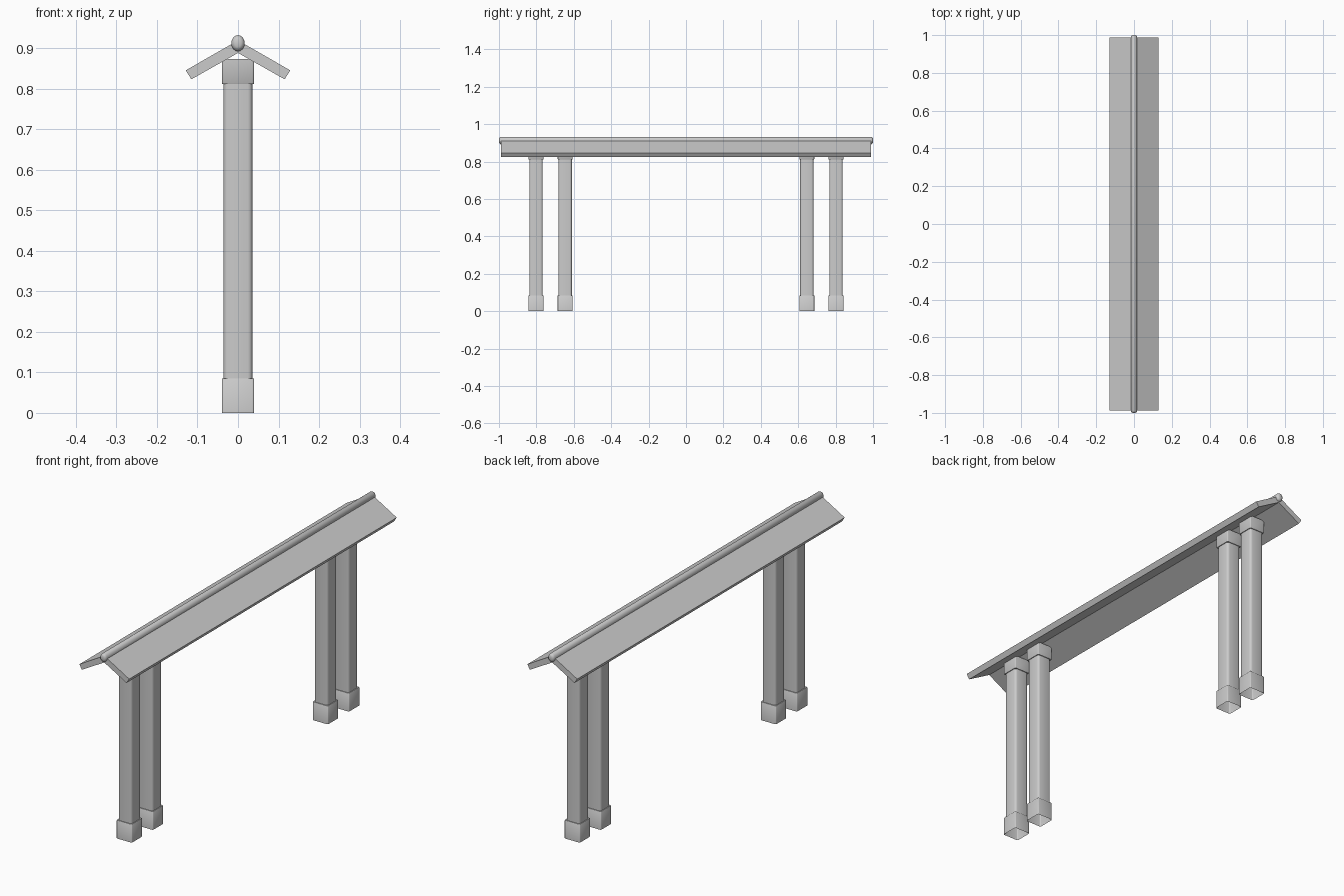
import bpy, bmesh, math

if "Cube" in bpy.data.objects:
    bpy.data.objects.remove(bpy.data.objects["Cube"])


def finish(name, bm, angle=None):
    bmesh.ops.recalc_face_normals(bm, faces=bm.faces)
    mesh = bpy.data.meshes.new(name)
    bm.to_mesh(mesh)
    bm.free()
    ob = bpy.data.objects.new(name, mesh)
    bpy.context.collection.objects.link(ob)
    if angle:
        bpy.ops.object.select_all(action='DESELECT')
        bpy.context.view_layer.objects.active = ob
        ob.select_set(True)
        bpy.ops.object.shade_smooth_by_angle(angle=math.radians(angle))
    return ob


def rounded_square(half, radius, steps=3):
    pts = []
    for k in range(4):
        cx = (half - radius) * (1 if k in (0, 3) else -1)
        cy = (half - radius) * (1 if k in (0, 1) else -1)
        for s in range(steps + 1):
            a = math.pi / 2 * (k + s / steps)
            pts.append((cx + radius * math.cos(a), cy + radius * math.sin(a)))
    return pts


def loft(bm, rings):
    loops = [[bm.verts.new(p) for p in r] for r in rings]
    n = len(loops[0])
    for a, b in zip(loops, loops[1:]):
        for i in range(n):
            bm.faces.new((a[i], a[(i + 1) % n], b[(i + 1) % n], b[i]))
    return loops


# Posts: base block, shaft and cap block in one open-bottomed shell
def post(name, y):
    levels = [(0.040, 0.005, 0.0), (0.040, 0.005, 0.083), (0.039, 0.006, 0.085),
              (0.0355, 0.011, 0.085), (0.0355, 0.011, 0.811),
              (0.039, 0.006, 0.811), (0.040, 0.005, 0.813)]
    rings = [[(px, y + py, z) for px, py in rounded_square(h, r)] for h, r, z in levels]
    # top ring follows the underside of the roof
    rings.append([(px, y + py, 0.893 - 0.577 * abs(px))
                  for px, py in rounded_square(0.040, 0.005)])
    bm = bmesh.new()
    loft(bm, rings)
    finish(name, bm, 40)


for side, s in (("front", -1), ("back", 1)):
    post(side + "_outer_post", s * 0.802)
    post(side + "_inner_post", s * 0.646)

# Roof slabs: sloped board profile run along y, one per side
for name, s in (("left_roof_board", -1), ("right_roof_board", 1)):
    profile = [(0, 0.919), (0.129, 0.845), (0.115, 0.823), (0, 0.888)]
    bm = bmesh.new()
    loops = loft(bm, [[(s * x, y, z) for x, z in profile] for y in (-0.988, 0.988)])
    for l in loops:
        bm.faces.new(l)
    finish(name, bm)

# Ridge pole with rounded ends, slightly taller than wide
ends = [(-1.0, 0.45), (-0.997, 0.8), (-0.990, 1.0)]
stations = ends + [(-y, f) for y, f in reversed(ends)]
bm = bmesh.new()
loops = loft(bm, [[(0.0165 * f * math.cos(a), y, 0.912 + 0.020 * f * math.sin(a))
                   for a in (math.tau * i / 16 for i in range(16))] for y, f in stations])
for l in (loops[0], loops[-1]):
    bm.faces.new(l)
finish("ridge_pole", bm, 50)
